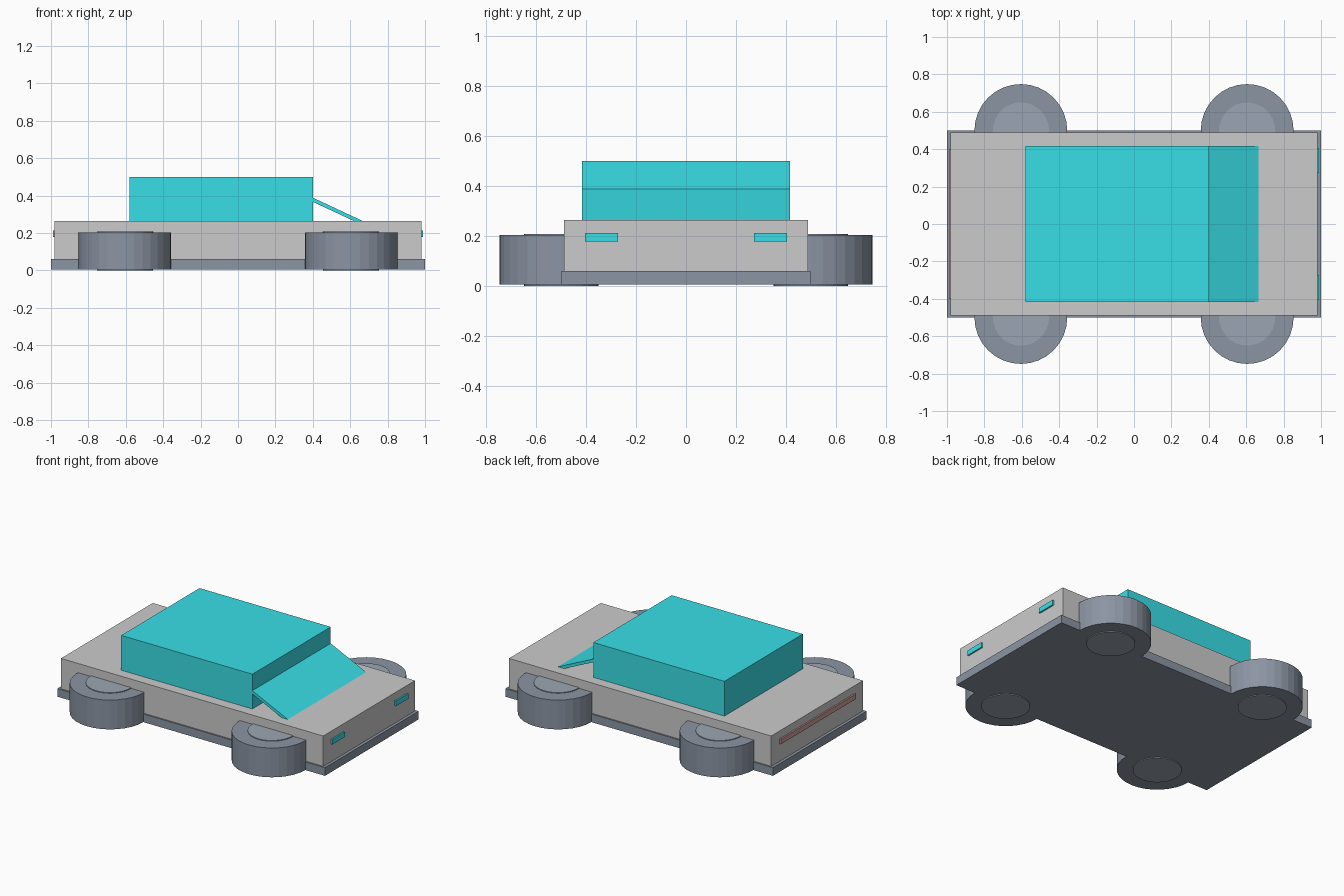
import bpy, math

if "Cube" in bpy.data.objects:
    bpy.data.objects.remove(bpy.data.objects["Cube"])


def material(name, rgb):
    m = bpy.data.materials.new(name)
    m.diffuse_color = (*rgb, 1)
    m.use_nodes = True
    m.node_tree.nodes["Principled BSDF"].inputs["Base Color"].default_value = m.diffuse_color
    return m


TEAL = material("teal_glass", (0.04, 0.74, 0.80))
DARK = material("dark_rubber", (0.26, 0.30, 0.37))
HUB = material("hub_grey", (0.33, 0.38, 0.45))
RED = material("tail_red", (0.62, 0.34, 0.34))


def finish(name, mat):
    ob = bpy.context.object
    ob.name = name
    if mat:
        ob.data.materials.append(mat)
    return ob


def box(name, x, y, z, mat=None):
    """Box from (min, max) pairs on each axis."""
    spans = (x, y, z)
    bpy.ops.mesh.primitive_cube_add(size=1, location=[(a + b) / 2 for a, b in spans])
    ob = finish(name, mat)
    ob.scale = [b - a for a, b in spans]
    return ob


def disc(name, x, y, z, radius, mat):
    bpy.ops.mesh.primitive_cylinder_add(vertices=32, radius=radius, depth=z[1] - z[0],
                                        location=(x, y, (z[0] + z[1]) / 2))
    return finish(name, mat)


# Chassis plate, body and cabin
box("chassis", (-1, 1), (-0.5, 0.5), (0.005, 0.06), DARK)
box("body", (-0.98, 0.98), (-0.49, 0.49), (0.06, 0.265))
box("cabin", (-0.58, 0.40), (-0.418, 0.418), (0.265, 0.5), TEAL)

# Sloping windshield: thin slab running from inside the cabin down to the bonnet
slope, length, thick = math.radians(25), 0.36, 0.02
end_x, end_z = 0.665, 0.265
windshield = box("windshield", (0, length), (-0.418, 0.418), (0, thick), TEAL)
windshield.rotation_euler.y = slope
windshield.location = (end_x - math.cos(slope) * length / 2 - math.sin(slope) * thick / 2, 0,
                       end_z + math.sin(slope) * length / 2 - math.cos(slope) * thick / 2)

# Wheels lie flat, with hubs standing slightly proud on both faces
for sx, end in ((1, "front"), (-1, "rear")):
    for sy, side in ((1, "left"), (-1, "right")):
        x, y = sx * 0.605, sy * 0.5
        disc(f"{end}_{side}_tire", x, y, (0.005, 0.203), 0.248, DARK)
        disc(f"{end}_{side}_hub", x, y, (0, 0.208), 0.15, HUB)

# Headlights and tail light bar
for sy, side in ((1, "left"), (-1, "right")):
    box(f"{side}_headlight", (0.97, 0.99), sorted((sy * 0.273, sy * 0.405)), (0.178, 0.212), TEAL)
box("tail_light", (-0.99, -0.97), (-0.4, 0.4), (0.178, 0.212), RED)
